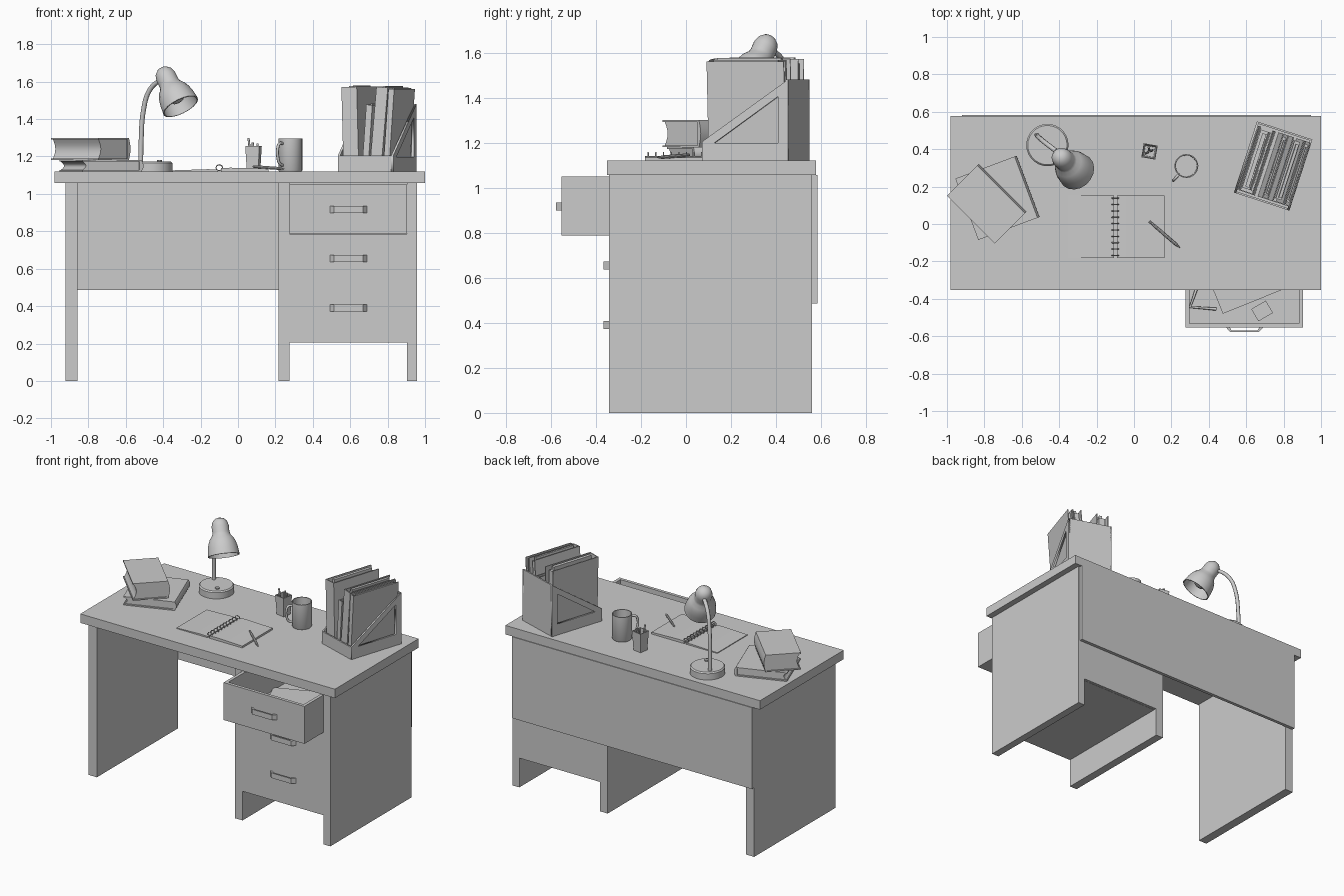
import bpy, bmesh, math
from mathutils import Matrix, Vector

if "Cube" in bpy.data.objects:
    bpy.data.objects.remove(bpy.data.objects["Cube"])

I = Matrix.Identity(4)
TOP = 1.12  # desk surface height


def place(x, y, z, deg=0):
    return Matrix.Translation((x, y, z)) @ Matrix.Rotation(math.radians(deg), 4, 'Z')


def add(name, bm, M=I, smooth=None):
    bmesh.ops.remove_doubles(bm, verts=bm.verts, dist=1e-5)
    bmesh.ops.recalc_face_normals(bm, faces=bm.faces)
    me = bpy.data.meshes.new(name)
    bm.to_mesh(me)
    bm.free()
    if smooth:
        me.shade_smooth()
        me.set_sharp_from_angle(angle=math.radians(smooth))
    ob = bpy.data.objects.new(name, me)
    bpy.context.collection.objects.link(ob)
    ob.matrix_world = M
    return ob


def prism(name, pts, a, b, axis, M=I, smooth=None):
    """Extrude a 2D outline along an axis: x -> (y,z), y -> (x,z), z -> (x,y)."""
    put = {'x': lambda p, t: (t, p[0], p[1]), 'y': lambda p, t: (p[0], t, p[1]),
           'z': lambda p, t: (p[0], p[1], t)}[axis]
    bm = bmesh.new()
    lo = [bm.verts.new(put(p, a)) for p in pts]
    hi = [bm.verts.new(put(p, b)) for p in pts]
    bm.faces.new(lo)
    bm.faces.new(hi)
    n = len(pts)
    for i in range(n):
        j = (i + 1) % n
        bm.faces.new((lo[i], lo[j], hi[j], hi[i]))
    return add(name, bm, M, smooth)


def box(name, x0, x1, y0, y1, z0, z1, M=I):
    return prism(name, [(x0, y0), (x1, y0), (x1, y1), (x0, y1)], z0, z1, 'z', M)


def lathe(name, prof, n, M=I, smooth=35):
    bm = bmesh.new()
    rings = [[bm.verts.new((r * math.cos(2 * math.pi * k / n), r * math.sin(2 * math.pi * k / n), z))
              for k in range(n)] for r, z in prof]
    for A, B in zip(rings, rings[1:]):
        for k in range(n):
            bm.faces.new((A[k], A[(k + 1) % n], B[(k + 1) % n], B[k]))
    return add(name, bm, M, smooth)


def tube(name, pts, r, M=I, bezier=True, closed=False):
    cu = bpy.data.curves.new(name, 'CURVE')
    cu.dimensions = '3D'
    cu.bevel_depth, cu.bevel_resolution, cu.resolution_u = r, 2, 6
    cu.use_fill_caps = True
    sp = cu.splines.new('BEZIER' if bezier else 'POLY')
    P = sp.bezier_points if bezier else sp.points
    P.add(len(pts) - 1)
    for p, c in zip(P, pts):
        if bezier:
            p.co = c
            p.handle_left_type = p.handle_right_type = 'AUTO'
        else:
            p.co = (*c, 1)
    sp.use_cyclic_u = closed
    ob = bpy.data.objects.new(name, cu)
    bpy.context.collection.objects.link(ob)
    ob.matrix_world = M
    return ob


# Desk carcass
box("desk_top", -0.98, 1.0, -0.352, 0.578, 1.057, TOP)
for nm, x0, x1 in (("left", -0.922, -0.858), ("middle", 0.217, 0.275), ("right", 0.904, 0.957)):
    box(nm + "_side_panel", x0, x1, -0.342, 0.56, 0, 1.057)
box("back_panel", -0.92, 0.945, 0.56, 0.583, 0.485, 1.057)
box("cabinet_back", 0.275, 0.904, 0.54, 0.558, 0.205, 1.057)


# Drawers with bent bar handles
def drawer(name, y, z0, z1, zh, x0=0.275, x1=0.904):
    t, back = 0.022, y + 0.88
    box(name + "_floor", x0, x1, y, back, z0, z0 + 0.015)
    box(name + "_front", x0, x1, y, y + t, z0, z1)
    box(name + "_back", x0, x1, back - t, back, z0, z1)
    box(name + "_left", x0, x0 + t, y, back, z0, z1)
    box(name + "_right", x1 - t, x1, y, back, z0, z1)
    a, b, d, w = 0.492, 0.69, 0.024, 0.008
    prism(name + "_handle", [(a, y), (a + 0.022, y - d), (b - 0.022, y - d), (b, y), (b - 0.02, y),
                             (b - 0.03, y - d + w), (a + 0.03, y - d + w), (a + 0.02, y)],
          zh - 0.018, zh + 0.018, 'z')


drawer("bottom_drawer", -0.342, 0.205, 0.525, 0.39)
drawer("middle_drawer", -0.342, 0.525, 0.785, 0.655)
drawer("top_drawer", -0.553, 0.787, 1.05, 0.917)

# Things in the open drawer
box("drawer_paper", 0, 0.4, 0, 0.5, 0, 0.012, place(0.475, -0.48, 0.803, 22))
box("eraser_block", -0.045, 0.045, -0.038, 0.038, 0, 0.03, place(0.685, -0.465, 0.815, 30))
tube("drawer_dividers", [(0.335, -0.345, 0.82), (0.3, -0.444, 0.825), (0.44, -0.455, 0.82)], 0.008, bezier=False)


# Books: covers, rounded spine on local +x, hollowed fore edge
def book(name, w, l, h, M, c=0.008):
    x0, x1 = -w / 2, w / 2
    n = 6
    spine = [(x1 - 0.012 + 0.012 * math.sin(math.pi * k / n), h * k / n) for k in range(n + 1)]
    inner = [(x1 - 0.022, h), (x1 - 0.022, 0)]
    prism(name + "_spine", spine + inner, -l / 2, l / 2, 'y', M, 40)
    for s, z in (("lower", 0), ("upper", h - c)):
        box(name + "_" + s + "_cover", x0, x1 - 0.018, -l / 2, l / 2, z, z + c, M)
    fore = [(x0 + 0.006 + 0.018 * math.sin(math.pi * k / n), c + (h - 2 * c) * k / n) for k in range(n + 1)]
    prism(name + "_pages", fore + [(x1 - 0.02, h - c), (x1 - 0.02, c)], -l / 2 + 0.008, l / 2 - 0.008, 'y', M, 40)


book("lower_book", 0.35, 0.35, 0.06, place(-0.73, 0.14, TOP, 20.5))
book("upper_book", 0.24, 0.36, 0.12, place(-0.787, 0.108, TOP + 0.06, 45))

# Desk lamp
L = place(-0.463, 0.422, TOP)
lathe("lamp_base", [(0, 0), (0.113, 0), (0.113, 0.044), (0.105, 0.052), (0, 0.052)], 28, L)
lathe("lamp_switch", [(0, 0.05), (0.014, 0.05), (0.014, 0.062), (0, 0.062)], 10,
      place(-0.42, 0.37, TOP))
tube("lamp_arm", [(-0.52, 0.475, 1.16), (-0.518, 0.473, 1.28), (-0.505, 0.46, 1.45),
                  (-0.475, 0.435, 1.55), (-0.43, 0.4, 1.598), (-0.375, 0.355, 1.615)], 0.013)
axis = Vector((0.082, -0.076, -0.165))
H = Matrix.Translation((-0.385, 0.352, 1.625)) @ axis.to_track_quat('Z', 'Y').to_matrix().to_4x4()
shade = [(0, -0.057), (0.028, -0.05), (0.047, -0.031), (0.056, 0), (0.055, 0.04), (0.06, 0.058),
         (0.077, 0.08), (0.09, 0.11), (0.098, 0.145), (0.103, 0.19)]
lathe("lamp_shade", shade + [(r * 0.94, z + 0.001 if z > 0.18 else z) for r, z in reversed(shade[4:])]
      + [(0, 0.045)], 18, H)
lathe("lamp_bulb", [(0.02, 0.045), (0.022, 0.08), (0.042, 0.11), (0.045, 0.13), (0.032, 0.155), (0, 0.167)], 12, H)

# Open spiral notebook and pen
N = place(-0.1, -0.018, TOP)
for side, s, w, t in (("left", -1, 0.25, 0.006), ("right", 1, 0.262, 0.014)):
    tops = [(0.008, t + 0.004), (0.06, t + 0.006), (0.15, t + 0.003), (w, t)]
    prism("notebook_%s_pages" % side, [(s * 0.008, 0.001)] + [(s * x, z) for x, z in tops] + [(s * w, 0.001)],
          -0.165, 0.17, 'y', N, 30)
for i in range(10):
    y = -0.15 + 0.034 * i
    tube("notebook_ring", [(0.018 * math.cos(k * math.pi / 4), y, 0.02 + 0.016 * math.sin(k * math.pi / 4))
                           for k in range(8)], 0.003, N, False, True)
pen = Vector((0.165, -0.142, -0.012))
lathe("pen", [(0, 0), (0.006, 0), (0.008, 0.06), (0.008, 0.185), (0.002, 0.218), (0, 0.218)], 8,
      Matrix.Translation((0.082, 0.014, 1.146)) @ pen.to_track_quat('Z', 'Y').to_matrix().to_4x4())

# Mug
G = place(0.28, 0.31, TOP, 228)
lathe("mug", [(0, 0), (0.06, 0), (0.064, 0.006), (0.064, 0.175), (0.058, 0.175), (0.056, 0.012), (0, 0.012)], 24, G)
tube("mug_handle", [(0.06, 0, 0.15), (0.088, 0, 0.148), (0.102, 0, 0.12), (0.1, 0, 0.075),
                    (0.085, 0, 0.042), (0.06, 0, 0.032)], 0.008, G)

# Pencil pot
P = place(0.083, 0.388, TOP, -10)
bm = bmesh.new()
rings = [[bm.verts.new((sx * r, sy * r, z)) for sx, sy in ((-1, -1), (1, -1), (1, 1), (-1, 1))]
         for r, z in ((0.031, 0), (0.038, 0.135), (0.033, 0.135), (0.027, 0.01))]
for A, B in zip(rings, rings[1:]):
    for k in range(4):
        bm.faces.new((A[k], A[(k + 1) % 4], B[(k + 1) % 4], B[k]))
bm.faces.new(rings[0])
bm.faces.new(rings[-1])
add("pencil_pot", bm, P)
for a, b, top in ((-0.024, -0.018, 0.178), (0.02, 0.012, 0.15), (-0.008, 0.022, 0.155)):
    tube("pencil", [(a * 0.3, b * 0.3, 0.012), (a, b, top)], 0.006, P, False)

# File organiser with triangular side windows
O = place(0.744, 0.31, TOP, -18)
box("organiser_floor", -0.155, 0.155, -0.2, 0.2, 0, 0.01, O)
box("organiser_front", -0.155, 0.155, -0.2, -0.19, 0, 0.085, O)
box("organiser_back", -0.155, 0.155, 0.19, 0.2, 0, 0.36, O)
swap = Matrix(((0, 0, 1, 0), (1, 0, 0, 0), (0, 1, 0, 0), (0, 0, 0, 1)))
for side, x in (("left", -0.15), ("right", 0.15)):
    cu = bpy.data.curves.new("organiser_%s_side" % side, 'CURVE')
    cu.dimensions, cu.fill_mode, cu.extrude = '2D', 'BOTH', 0.006
    for loop in ([(-0.2, 0), (0.2, 0), (0.2, 0.36), (-0.2, 0.085)], [(-0.145, 0.078), (0.155, 0.078), (0.155, 0.286)]):
        sp = cu.splines.new('POLY')
        sp.points.add(len(loop) - 1)
        for p, c in zip(sp.points, loop):
            p.co = (*c, 0, 1)
        sp.use_cyclic_u = True
    ob = bpy.data.objects.new(cu.name, cu)
    bpy.context.collection.objects.link(ob)
    ob.matrix_world = O @ Matrix.Translation((x, 0, 0)) @ swap


# Binders: spine to the front, two boards, papers between
def binder(name, x, w, h, lean, d=0.36):
    M = O @ Matrix.Translation((x, 0, 0.012)) @ Matrix.Rotation(math.radians(lean), 4, 'Y')
    t, e = 0.006, w / 2
    box(name + "_spine", -e, e, -d / 2, -d / 2 + t, 0, h, M)
    for s, a in (("left", -e), ("right", e - t)):
        box("%s_%s_board" % (name, s), a, a + t, -d / 2, d / 2, 0, h, M)
    box(name + "_papers", -e * 0.55, e * 0.45, -d / 2 + 0.02, d / 2 - 0.015, 0.005, h - 0.02, M)
    box(name + "_divider_tab", -e * 0.2, e * 0.3, -d / 2 + 0.03, d / 2 - 0.03, 0.01, h + 0.006, M)


binder("left_binder", -0.088, 0.086, 0.44, -1.5)
binder("thin_folder", -0.01, 0.034, 0.345, 4)
binder("right_binder", 0.048, 0.064, 0.44, 5)
binder("end_folder", 0.108, 0.032, 0.43, 4)
